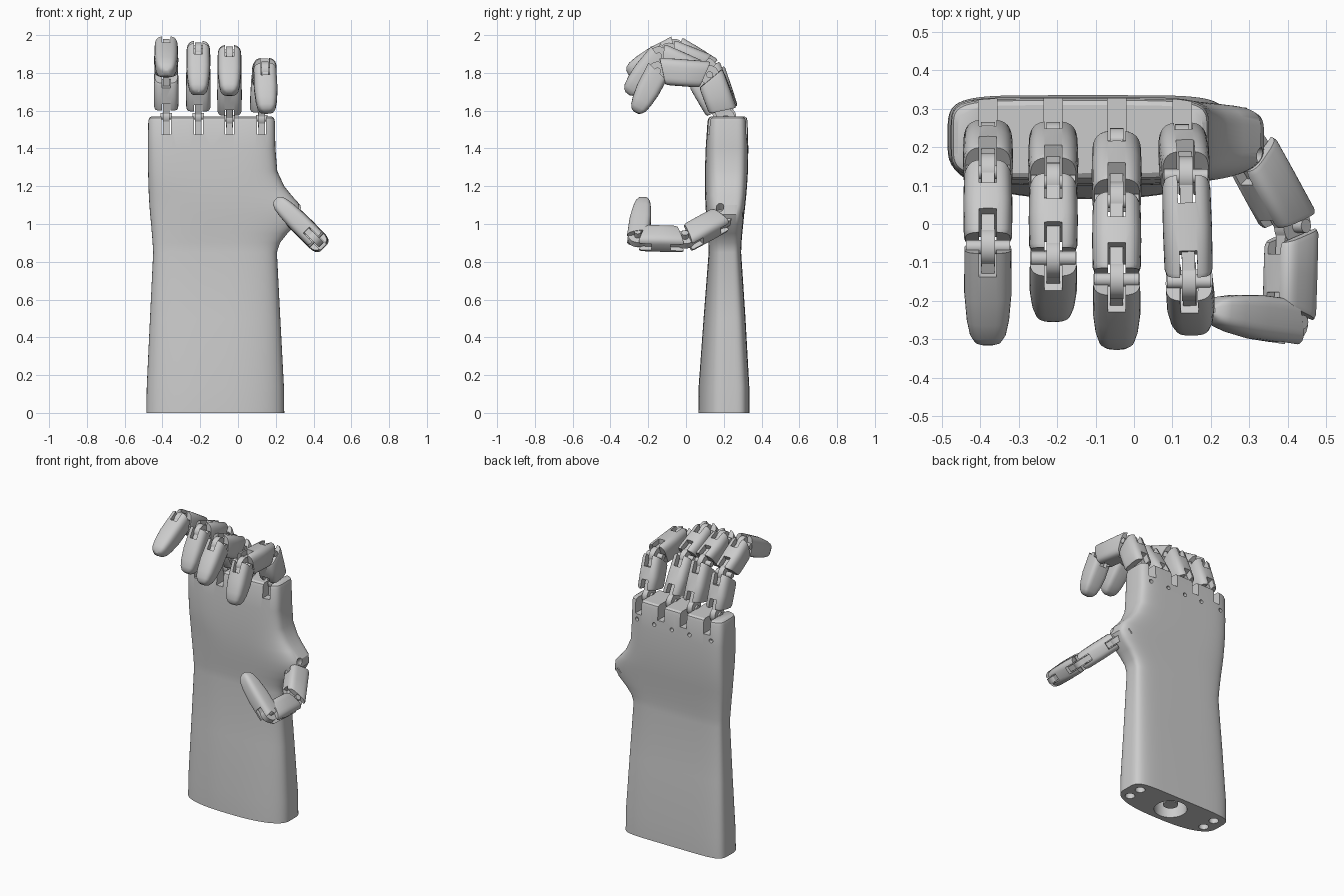
import bpy, bmesh, math
from mathutils import Matrix, Vector

if "Cube" in bpy.data.objects:
    bpy.data.objects.remove(bpy.data.objects["Cube"])


def make(name, bm):
    bmesh.ops.recalc_face_normals(bm, faces=bm.faces)
    me = bpy.data.meshes.new(name)
    bm.to_mesh(me)
    bm.free()
    ob = bpy.data.objects.new(name, me)
    bpy.context.collection.objects.link(ob)
    return ob


def frame(o, d, h):
    # local x = hinge axis, y = back of the finger, z = along the finger
    d = d.normalized()
    n = d.cross(h).normalized()
    h = n.cross(d)
    return Matrix.Translation(o) @ Matrix((h, n, d)).transposed().to_4x4()


def box(bm, m, lo, hi):
    lo, hi = Vector(lo), Vector(hi)
    s = hi - lo
    bmesh.ops.create_cube(bm, size=1, matrix=m @ Matrix.Translation((lo + hi) / 2) @ Matrix.Diagonal((*s, 1)))


def cyl(bm, a, b, r):
    a, b = Vector(a), Vector(b)
    rot = (b - a).to_track_quat('Z', 'Y').to_matrix().to_4x4()
    bmesh.ops.create_cone(bm, cap_ends=True, segments=24, radius1=r, radius2=r,
                          depth=(b - a).length, matrix=Matrix.Translation((a + b) / 2) @ rot)


def ring(cx, cy, w, front, back, ef, eb, count):
    # superelliptic outline with different front and back fullness
    pts = []
    for i in range(count):
        a = 2 * math.pi * i / count
        c, s = math.cos(a), math.sin(a)
        e, r = (eb, back) if s > 0 else (ef, front)
        pts.append((cx + w * math.copysign(abs(c) ** (2 / e), c),
                    cy + r * math.copysign(abs(s) ** (2 / e), s)))
    return pts


def loft(rings):
    bm = bmesh.new()
    rows = [[bm.verts.new(p) for p in r] for r in rings]
    n = len(rows[0])
    for a, b in zip(rows, rows[1:]):
        for i in range(n):
            bm.faces.new((a[i], a[(i + 1) % n], b[(i + 1) % n], b[i]))
    bm.faces.new(rows[0][::-1])
    bm.faces.new(rows[-1])
    return bm


def cut(ob, bm):
    tool = make("cutter", bm)
    tool.hide_render = True
    mod = ob.modifiers.new("cut", 'BOOLEAN')
    mod.operation, mod.solver, mod.object = 'DIFFERENCE', 'EXACT', tool
    bpy.context.view_layer.objects.active = ob
    bpy.ops.object.modifier_apply(modifier=mod.name)
    bpy.data.objects.remove(tool)


def segment(name, p, q, h, w, t, start, end, k0, k1, tip=False):
    m = frame(p, q - p, h)
    L = (q - p).length
    if tip:
        f = [(start, 1, 1, k0), (.45 * L, 1.02, .98, 0), (.72 * L, .92, .84, 0), (.88 * L, .78, .68, 0),
             (.96 * L, .58, .48, 0), (L, .28, .22, 0)]
    else:
        f = [(start, .93, .93, k0), (start + .012, 1, 1, k0), (L / 2, 1.02, 1, 0),
             (L - end - .012, 1, 1, k1), (L - end, .93, .93, k1)]
    rings = [[m @ Vector((x, y, z + k * y)) for x, y in ring(0, 0, w * a, t * b, t * b, 4, 3.2, 32)]
             for z, a, b, k in f]
    ob = make(name, loft(rings))
    tools = bmesh.new()
    box(tools, m, (-.023, -.3, -.1), (.023, .3, start + .05))
    if not tip:
        box(tools, m, (-.023, -.3, L - end - .05), (.023, .3, L + .1))
    cut(ob, tools)


def hinge(name, prev, p, nxt, h, w):
    # round knuckle, two tongues and a cross pin
    bm = bmesh.new()
    hv = h.normalized()
    cyl(bm, p - hv * .018, p + hv * .018, .05)
    for o in (prev, nxt):
        box(bm, frame(p, o - p, h), (-.017, -.042, 0), (.017, .042, .11))
    cyl(bm, p - hv * w, p + hv * w, .018)
    make(name, bm)


def digit(name, pts, h, w, t, first_gap):
    pts = [Vector(p) for p in pts]
    a, b, c, d = pts
    segment(name + "_proximal", a, b, h, w, t, first_gap, .02, -.15, .35)
    segment(name + "_middle", b, c, h, w * .98, t * .95, .025, .025, -.35, .3)
    segment(name + "_tip", c, d, h, w * .95, t * .86, .005, 0, -.3, 0, True)
    hinge(name + "_knuckle", a - (Vector((0, 0, 1)) if h.x > .9 else b - a), a, b, h, .03)
    hinge(name + "_middle_hinge", a, b, c, h, w * .9)
    hinge(name + "_tip_hinge", b, c, d, h, w * .9)


# forearm and palm: z, left, right, front, back, front fullness
sections = [
    (0, -.485, .245, .065, .335, 2.5), (.14, -.483, .243, .067, .335, 2.5),
    (.5, -.466, .224, .093, .315, 2.7), (.85, -.449, .206, .12, .292, 3.2),
    (.90, -.452, .222, .118, .294, 3.2), (.95, -.456, .262, .114, .298, 3.2),
    (1.0, -.460, .312, .110, .303, 3.2), (1.05, -.465, .338, .106, .308, 3.2),
    (1.1, -.469, .330, .103, .314, 3.2), (1.15, -.472, .285, .101, .319, 3.3),
    (1.2, -.474, .245, .1, .323, 3.5), (1.28, -.476, .208, .1, .328, 4),
    (1.4, -.477, .198, .104, .330, 4.5), (1.545, -.475, .195, .114, .326, 5),
    (1.562, -.470, .190, .120, .321, 5), (1.57, -.458, .178, .132, .309, 5)]
rings = []
for z, x0, x1, y0, y1, e in sections:
    r = (y1 - y0) / 2
    rings.append([(x, y, z) for x, y in ring((x0 + x1) / 2, (y0 + y1) / 2, (x1 - x0) / 2, r, r, e, 6, 72)])
body = make("forearm_and_palm", loft(rings))

# finger slots, pin holes and the mounting holes underneath
tools = bmesh.new()
fingers = {
    "little_finger": [(-.38, .215, 1.57), (-.38, .135, 1.81), (-.38, -.06, 1.93), (-.38, -.31, 1.80)],
    "ring_finger": [(-.21, .215, 1.57), (-.21, .11, 1.83), (-.21, -.09, 1.91), (-.21, -.235, 1.69)],
    "middle_finger": [(-.045, .20, 1.56), (-.045, .06, 1.80), (-.045, -.145, 1.89), (-.045, -.31, 1.69)],
    "index_finger": [(.125, .21, 1.56), (.135, .125, 1.79), (.143, -.15, 1.81), (.153, -.265, 1.59)]}
for pts in fingers.values():
    x = pts[0][0]
    box(tools, Matrix(), (x - .024, 0, 1.475), (x + .024, .5, 1.7))
for i in range(5):
    x = .165 - i * .13 - (.025 if i == 4 else 0)
    cyl(tools, (x - .03, .30, 1.44), (x - .03, .4, 1.44), .013)
hole = Vector((.7, 0, .72))
cyl(tools, Vector((.3, .18, 1.06)), Vector((.3, .18, 1.06)) + hole * .3, .02)
for x in (-.41, .17):
    for y in (.165, .26):
        cyl(tools, (x, y, -.1), (x, y, .06), .03)
cyl(tools, (-.12, .2, -.1), (-.12, .2, .1), .1)
cut(body, tools)
boss = bmesh.new()
cyl(boss, (-.12, .2, .03), (-.12, .2, .11), .045)
make("mounting_boss", boss)

# four fingers and the thumb
for name, pts in fingers.items():
    digit(name, pts, Vector((1, 0, 0)), .064, .075, .045)
digit("thumb", [(.305, .19, 1.025), (.412, -.005, .918), (.405, -.255, .925), (.20, -.225, 1.13)],
      Vector((-.707, 0, -.707)), .056, .068, .01)

# smooth shading with crisp edges
bpy.ops.object.select_all(action='SELECT')
bpy.ops.object.shade_smooth_by_angle(angle=math.radians(32))
